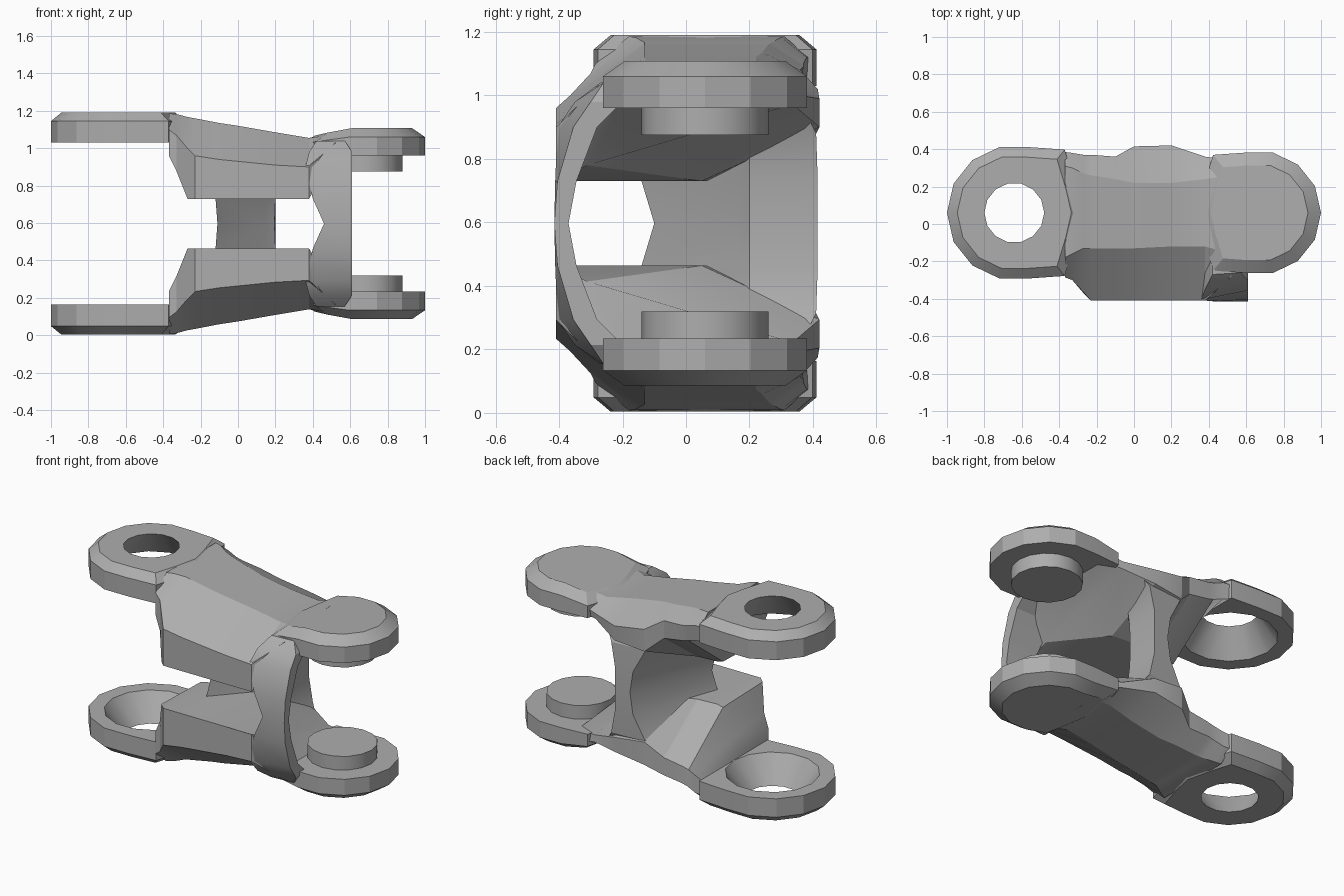
import bpy, bmesh, math

MID = 0.597  # height of the mirror plane

cube = bpy.data.objects.get("Cube")
if cube:
    bpy.data.objects.remove(cube, do_unlink=True)

steel = bpy.data.materials.new("plain_grey")
steel.use_nodes = True
GREY = (0.42, 0.42, 0.42, 1)
steel.diffuse_color = GREY
steel.node_tree.nodes["Principled BSDF"].inputs["Base Color"].default_value = GREY


def loft(name, rings, caps=(True, True), loop=False):
    """Skin a list of matching rings, then mirror the part about mid height."""
    bm = bmesh.new()
    rows = [[bm.verts.new((x, y, z - MID)) for x, y, z in r] for r in rings]
    n = len(rows[0])
    pairs = list(zip(rows, rows[1:]))
    if loop:
        pairs.append((rows[-1], rows[0]))
    for a, b in pairs:
        for i in range(n):
            j = (i + 1) % n
            bm.faces.new((a[i], a[j], b[j], b[i]))
    if not loop:
        for row, wanted in ((rows[0], caps[0]), (rows[-1], caps[1])):
            if wanted:
                bm.faces.new(row)
    bmesh.ops.recalc_face_normals(bm, faces=bm.faces)
    me = bpy.data.meshes.new(name)
    bm.to_mesh(me)
    bm.free()
    me.materials.append(steel)
    ob = bpy.data.objects.new(name, me)
    bpy.context.collection.objects.link(ob)
    ob.location.z = MID
    mod = ob.modifiers.new("Mirror", "MIRROR")
    mod.use_axis = (False, False, True)
    mod.merge_threshold = 0.001
    bpy.ops.object.select_all(action="DESELECT")
    ob.select_set(True)
    bpy.context.view_layer.objects.active = ob
    bpy.ops.object.shade_smooth_by_angle(angle=math.radians(24))


def ring(cx, cy, r, z, n=14, shoulders=(), widen=1.2):
    """Circle whose shoulder points are pushed out to blend into the arm."""
    pts = []
    for i in range(n):
        a, q = math.tau * i / n, r * (widen if i in shoulders else 1)
        pts.append((cx + q * math.cos(a), cy + q * math.sin(a), z))
    return pts


# Eye plates with a tapered hole
outer = [(0.36, 1.03), (0.36, 1.145), (0.305, 1.19)]
hole = [(0.16, 1.19), (0.27, 1.03)]
loft("eye_plate",
     [ring(-0.64, 0.06, r, z, shoulders=(2, 12)) for r, z in outer]
     + [ring(-0.64, 0.06, r, z) for r, z in hole], loop=True)

# Pin plates with a bevelled outer rim, dipping towards the neck
lug = [(0.33, 0.96, 0), (0.33, 1.06, 0.15), (0.26, 1.108, 0.24)]
loft("pin_plate",
     [[(x, y, z - dip * max(0, 0.58 - x))
       for x, y, z in ring(0.67, 0.06, r, h, shoulders=(5, 9))]
      for r, h, dip in lug for z in [h]])

# Pins facing each other
loft("pin", [ring(0.68, 0.06, 0.2, z, 16) for z in (0.875, 0.98)])

# Arms: cross-sections (y, z) along x, from back underside round over the top
arm = [
    (-0.37, [(.38, 1.03), (.385, 1.12), (.31, 1.186), (-.18, 1.186), (-.285, 1.1), (-.285, .96), (0, 1.03)]),
    (-0.33, [(.37, 1.02), (.38, 1.12), (.3, 1.183), (-.16, 1.183), (-.3, 1.07), (-.3, .88), (0, .92)]),
    (-0.27, [(.36, 1.0), (.37, 1.1), (.27, 1.167), (-.13, 1.167), (-.365, 1.0), (-.37, .73), (.02, .74)]),
    (-0.23, [(.36, .99), (.37, 1.09), (.26, 1.16), (-.13, 1.16), (-.41, .96), (-.41, .73), (.02, .73)]),
    (-0.10, [(.36, .97), (.36, 1.08), (.24, 1.135), (-.13, 1.135), (-.41, .94), (-.41, .73), (.03, .73)]),
    (0.00, [(.41, .88), (.415, 1.02), (.22, 1.12), (-.13, 1.12), (-.41, .93), (-.41, .73), (.07, .73)]),
    (0.20, [(.42, .9), (.42, .99), (.22, 1.085), (-.12, 1.085), (-.41, .91), (-.41, .73), (.05, .73)]),
    (0.38, [(.35, .96), (.36, 1.0), (.24, 1.055), (-.12, 1.055), (-.41, .9), (-.41, .73), (-.31, .78)]),
    (0.52, [(.33, .97), (.34, 1.03), (.26, 1.085), (-.16, 1.075), (-.28, 1.03), (-.3, .97), (-.2, .97)]),
]
loft("arm", [[(x, y, z) for y, z in s] for x, s in arm])

# Front column: plan outlines stacked from mid height up to the pin plate
column = [
    (MID, [(.46, -.415), (.61, -.415), (.61, -.37), (.46, -.37)]),
    (.73, [(.40, -.412), (.61, -.405), (.61, -.345), (.40, -.345)]),
    (.9, [(.36, -.405), (.61, -.355), (.61, -.28), (.36, -.28)]),
    (.98, [(.38, -.35), (.61, -.3), (.61, -.2), (.38, -.2)]),
    (1.04, [(.42, -.27), (.57, -.26), (.57, -.15), (.42, -.15)]),
]
loft("front_column", [[(x, y, z) for x, y in p] for z, p in column], caps=(False, True))

# Slanted web joining the arms at the back
web = [
    (MID, [(-.11, -.1), (.1, .41), (.2, .415), (.195, .2), (.15, .17)]),
    (.73, [(-.12, -.14), (.08, .41), (.2, .415), (.2, .2), (.15, .16)]),
    (.88, [(-.16, -.14), (0, .4), (.23, .41), (.22, .2), (.17, .14)]),
    (.98, [(-.2, -.12), (-.1, .34), (.3, .36), (.25, .2), (.2, .12)]),
]
loft("back_web", [[(x, y, z) for x, y in p] for z, p in web], caps=(False, True))
